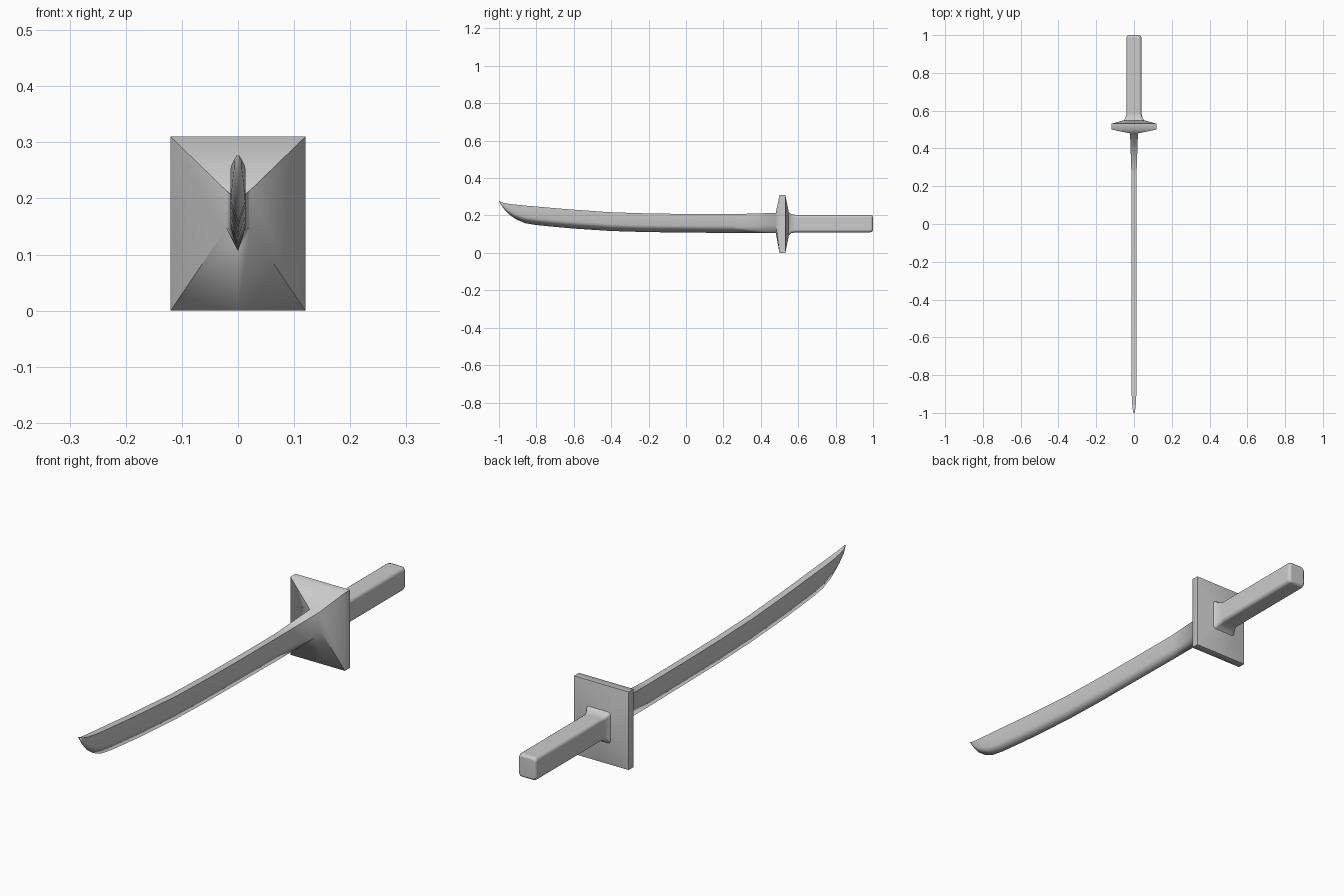
import bpy, bmesh, math

if "Cube" in bpy.data.objects:
    bpy.data.objects.remove(bpy.data.objects["Cube"])

# Dark steel grey shared by all parts
steel = bpy.data.materials.new("steel_grey")
steel.diffuse_color = (.55, .55, .55, 1)
steel.use_nodes = True
steel.node_tree.nodes["Principled BSDF"].inputs["Base Color"].default_value = steel.diffuse_color


def loft(name, rings, is_sharp):
    """Skin closed rings, cap both ends; is_sharp(ring, next_ring, i, j) picks creases."""
    bm = bmesh.new()
    rows = [[bm.verts.new(p) for p in ring] for ring in rings]
    place = {v: (r, i) for r, row in enumerate(rows) for i, v in enumerate(row)}
    for a, b in zip(rows, rows[1:]):
        n = len(a)
        for i in range(n):
            j = (i + 1) % n
            bm.faces.new((a[i], a[j], b[j], b[i]))
    bm.faces.new(rows[0])
    bm.faces.new(rows[-1])
    bmesh.ops.recalc_face_normals(bm, faces=bm.faces[:])
    for f in bm.faces:
        f.smooth = True
    for e in bm.edges:
        (r0, i0), (r1, i1) = sorted(place[v] for v in e.verts)
        e.smooth = not is_sharp(r0, r1, i0, i1)
    mesh = bpy.data.meshes.new(name)
    bm.to_mesh(mesh)
    bm.free()
    mesh.materials.append(steel)
    obj = bpy.data.objects.new(name, mesh)
    bpy.context.collection.objects.link(obj)
    return obj


def blade_ring(y, top, bottom, w):
    """Flat spine, parallel sides, wedge down to a single cutting edge."""
    shoulder = bottom + 0.38 * (top - bottom)
    return [(-w, y, top), (w, y, top), (w, y, shoulder),
            (0, y, bottom), (-w, y, shoulder)]


def guard_ring(y, w, z0, z1):
    return [(-w, y, z1), (w, y, z1), (w, y, z0), (0, y, z0), (-w, y, z0)]


def rounded_ring(y, w, z0, z1, r, steps=4):
    """Rounded rectangle across the y axis."""
    pts = []
    corners = [(w - r, z1 - r), (r - w, z1 - r), (r - w, z0 + r), (w - r, z0 + r)]
    for k, (x, z) in enumerate(corners):
        for s in range(steps + 1):
            a = math.pi / 2 * (k + s / steps)
            pts.append((x + r * math.cos(a), y, z + r * math.sin(a)))
    return pts


# Curved blade: y, spine height, edge height, half width
stations = [
    (-1.00, .277, .275, .002), (-.98, .269, .243, .007), (-.95, .263, .209, .010),
    (-.91, .258, .180, .012), (-.86, .253, .159, .013), (-.80, .248, .149, .013),
    (-.70, .239, .139, .013), (-.60, .231, .130, .013), (-.40, .217, .117, .013),
    (-.20, .211, .111, .013), (0, .208, .109, .013), (.25, .207, .106, .013),
    (.48, .214, .106, .021),
]
base = len(stations) - 1      # ring where the blade opens out into the guard

# Blade flows smoothly into the pyramid-like rectangular guard
rings = [blade_ring(*s) for s in stations] + [
    guard_ring(.500, .12, 0, .31),
    guard_ring(.531, .12, 0, .31),
    guard_ring(.549, .055, .088, .222),
]


def blade_sharp(r0, r1, i0, i1):
    if r0 == r1:                              # around: rear rim only
        return r0 == base + 2
    if i0 in (0, 1):                          # spine corners and upper diagonals
        return r0 <= base + 1
    return i0 in (2, 4) and base <= r0 <= base + 1    # lower diagonals


loft("blade_and_guard", rings, blade_sharp)

# Handle with a flared collar and softened end
handle = loft("handle", [
    rounded_ring(.535, .062, .082, .228, .012),
    rounded_ring(.549, .053, .093, .217, .012),
    rounded_ring(.562, .045, .105, .208, .014),
    rounded_ring(.585, .040, .110, .203, .015),
    rounded_ring(.985, .040, .110, .203, .015),
    rounded_ring(.995, .037, .113, .200, .014),
    rounded_ring(1.00, .029, .121, .192, .010),
], lambda *a: False)
weighted = handle.modifiers.new("flat_sides", 'WEIGHTED_NORMAL')
weighted.weight = 90
